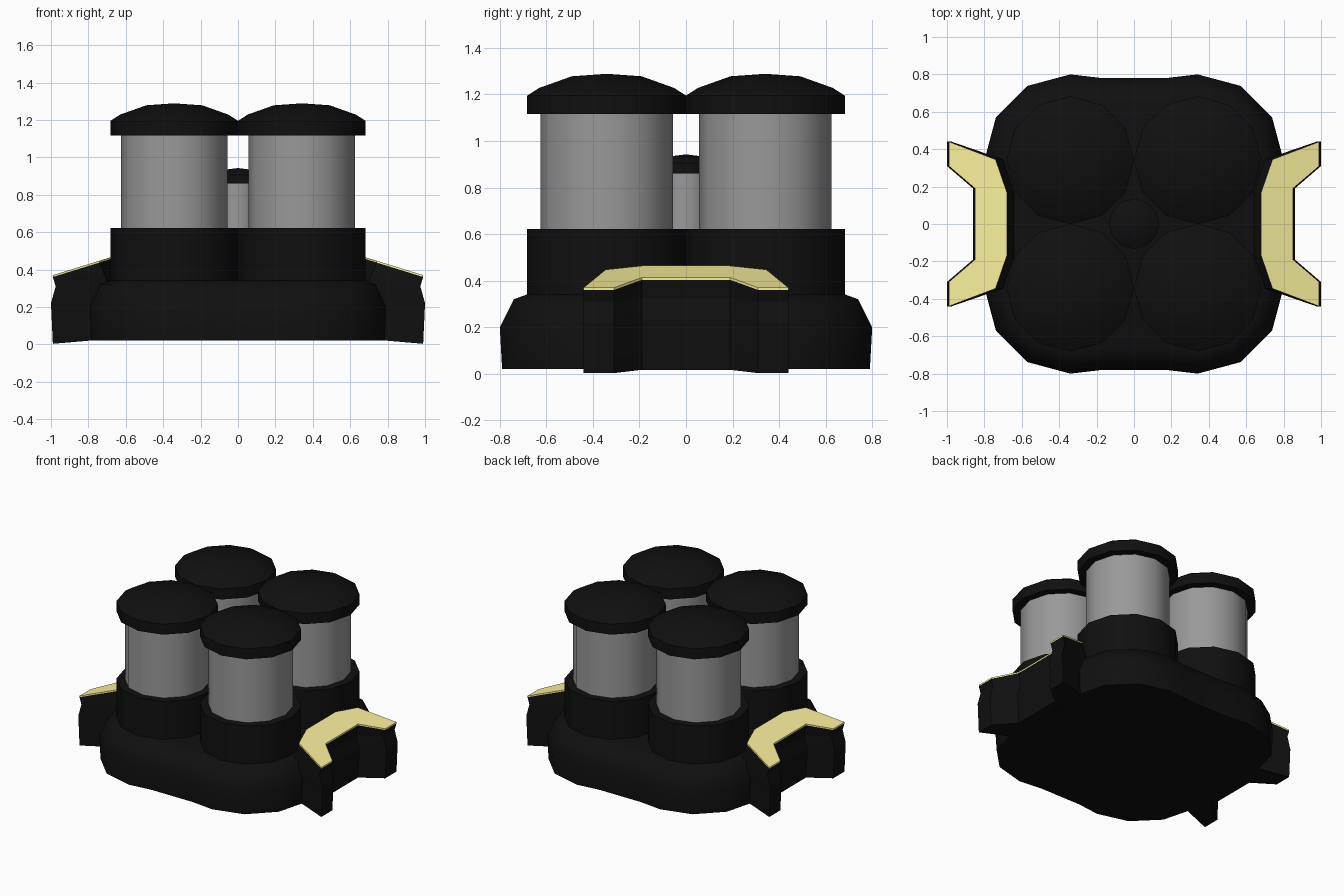
import bpy
import math

if "Cube" in bpy.data.objects:
    bpy.data.objects.remove(bpy.data.objects["Cube"])


def material(name, rgb):
    m = bpy.data.materials.new(name)
    m.diffuse_color = (*rgb, 1)
    m.use_nodes = True
    m.node_tree.nodes["Principled BSDF"].inputs["Base Color"].default_value = m.diffuse_color
    return m


BLACK = material("black_rubber", (0.005, 0.005, 0.005))
GREY = material("grey_metal", (0.32, 0.32, 0.32))
TAN = material("pale_yellow", (0.95, 0.88, 0.34))


def loft(name, rings, mat, smooth=40):
    """Closed solid through rings of equal point count, listed bottom to top."""
    n = len(rings[0])
    verts = [p for r in rings for p in r]
    faces = [tuple(reversed(range(n))),
             tuple(range(len(verts) - n, len(verts)))]
    for k in range(len(rings) - 1):
        a, b = k * n, (k + 1) * n
        for i in range(n):
            j = (i + 1) % n
            faces.append((a + i, a + j, b + j, b + i))
    me = bpy.data.meshes.new(name)
    me.from_pydata(verts, [], faces)
    me.materials.append(mat)
    ob = bpy.data.objects.new(name, me)
    bpy.context.collection.objects.link(ob)
    bpy.ops.object.select_all(action='DESELECT')
    ob.select_set(True)
    bpy.context.view_layer.objects.active = ob
    bpy.ops.object.shade_smooth_by_angle(angle=math.radians(smooth))
    return ob


def lathe(name, x, y, profile, mat):
    """12-sided turned part from (radius, height) pairs."""
    angles = [i * math.pi / 6 for i in range(12)]
    return loft(name, [[(x + r * math.cos(a), y + r * math.sin(a), z)
                        for a in angles] for r, z in profile], mat)


# base: rounded square with a bevelled shoulder
def base_ring(r, z):
    pts = []
    for q in range(4):
        c, s = round(math.cos(q * math.pi / 2)), round(math.sin(q * math.pi / 2))
        corner = [(0.34 + r * math.cos(i * math.pi / 6),
                   0.34 + r * math.sin(i * math.pi / 6)) for i in range(4)]
        corner = [(0.32 + r, 0.17)] + corner + [(0.17, 0.32 + r)]
        pts += [(c * x - s * y, s * x + c * y, z) for x, y in corner]
    return pts


loft("base", [base_ring(0.45, 0.02), base_ring(0.46, 0.2),
              base_ring(0.40, 0.32), base_ring(0.34, 0.342)], BLACK, 60)

# four canisters: socket, tube and domed cap
for sx, sy, tag in ((1, 1, "back_right"), (-1, 1, "back_left"),
                    (1, -1, "front_right"), (-1, -1, "front_left")):
    x, y = 0.341 * sx, 0.341 * sy
    lathe("socket_" + tag, x, y, [(0.341, 0.335), (0.341, 0.622)], BLACK)
    lathe("tube_" + tag, x, y, [(0.285, 0.615), (0.285, 1.125)], GREY)
    lathe("cap_" + tag, x, y, [(0.341, 1.117), (0.341, 1.195), (0.29, 1.228),
                               (0.15, 1.278), (0.01, 1.288)], BLACK)

# slim central canister
lathe("centre_tube", 0, 0, [(0.11, 0.335), (0.11, 0.865)], GREY)
lathe("centre_cap", 0, 0, [(0.135, 0.86), (0.135, 0.905), (0.11, 0.92),
                           (0.06, 0.935), (0.005, 0.942)], BLACK)

# side brackets: forked block, undercut at the front, flared at the back
HALF = [(0.85, 0.19), (0.99, 0.31), (0.99, 0.44), (0.74, 0.345), (0.68, 0.17)]
OUTLINE = HALF + [(x, -y) for x, y in reversed(HALF)]


def bracket_ring(side, z_outer, slope, outer=0, inner=0):
    pts = [(side * (x + (outer if x > 0.8 else inner)), y,
            z_outer + slope * (0.99 - x)) for x, y in OUTLINE]
    return pts if side > 0 else pts[::-1]


for side, tag in ((1, "right"), (-1, "left")):
    loft("bracket_" + tag, [bracket_ring(side, 0.003, 0.1, 0, -0.04),
                            bracket_ring(side, 0.22, 0.1, 0.01, -0.04),
                            bracket_ring(side, 0.31, 0.1, -0.015, -0.04),
                            bracket_ring(side, 0.36, 0.31)], BLACK, 15)
    loft("bracket_plate_" + tag, [bracket_ring(side, 0.36, 0.31),
                                  bracket_ring(side, 0.37, 0.31)], TAN, 15)
